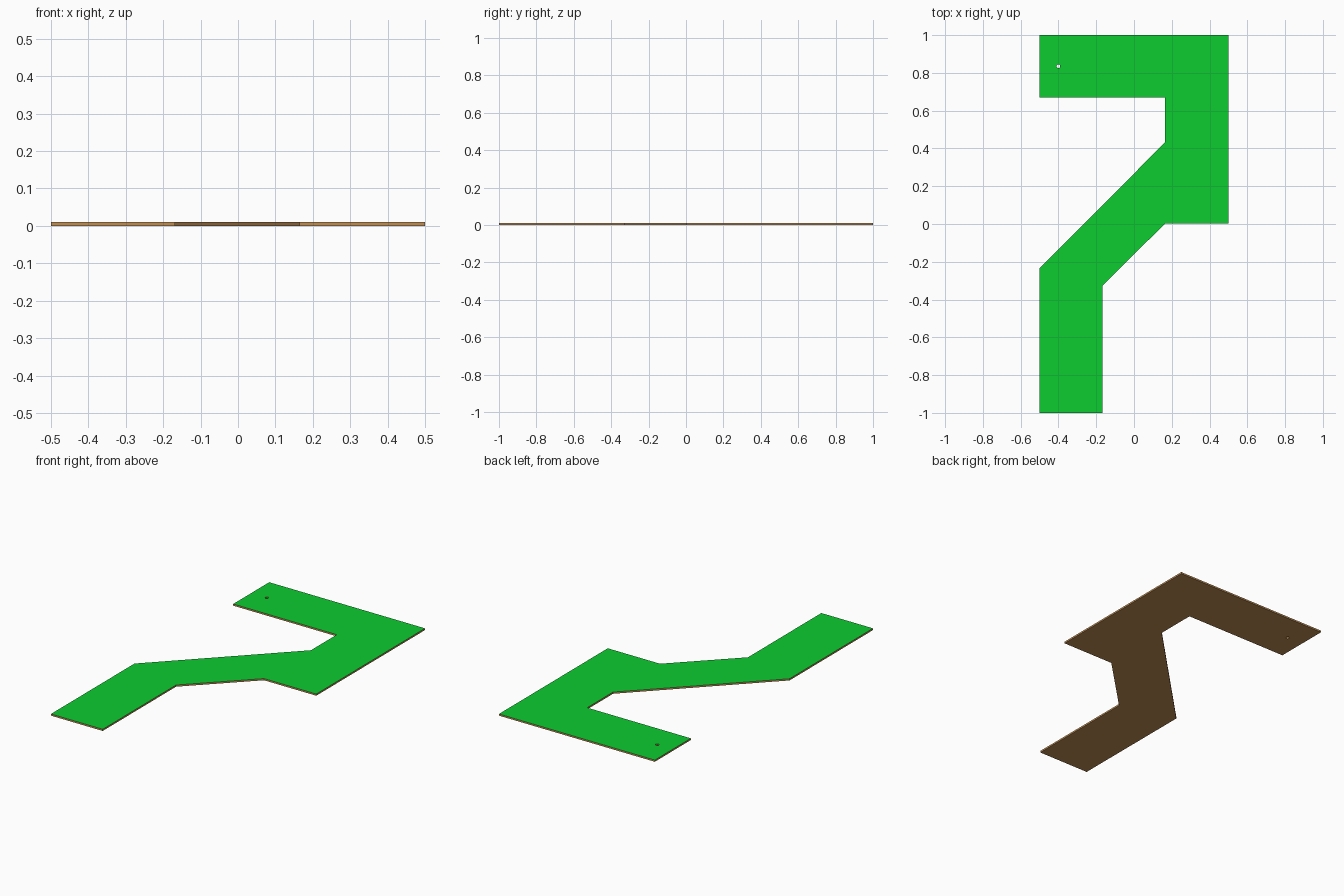
import bpy, bmesh, math

if "Cube" in bpy.data.objects:
    bpy.data.objects.remove(bpy.data.objects["Cube"])

THICKNESS = 0.01
OUTLINE = [(-0.5, 1), (-0.5, 0.67), (0.165, 0.67), (0.165, 0.433),
           (-0.5, -0.235), (-0.5, -1), (-0.168, -1), (-0.168, -0.328),
           (0.165, 0.003), (0.5, 0.003), (0.5, 1)]
CUP_CENTRE, CUP_RADIUS, CUP_SIDES = (-0.4, 0.835), 0.01, 8


def material(name, rgb):
    mat = bpy.data.materials.new(name)
    mat.diffuse_color = (*rgb, 1)
    mat.use_nodes = True
    mat.node_tree.nodes["Principled BSDF"].inputs["Base Color"].default_value = mat.diffuse_color
    return mat


def add_loop(bm, points):
    verts = [bm.verts.new((x, y, 0)) for x, y in points]
    return [bm.edges.new((a, b)) for a, b in zip(verts, verts[1:] + verts[:1])]


# Flat fairway outline with a small cup hole through it
bm = bmesh.new()
cup = [(CUP_CENTRE[0] + CUP_RADIUS * math.cos(math.tau * (i + 0.5) / CUP_SIDES),
        CUP_CENTRE[1] + CUP_RADIUS * math.sin(math.tau * (i + 0.5) / CUP_SIDES))
       for i in range(CUP_SIDES)]
edges = add_loop(bm, OUTLINE) + add_loop(bm, cup)
bmesh.ops.triangle_fill(bm, edges=edges, use_beauty=True, normal=(0, 0, 1))

# Thicken into a thin board
extruded = bmesh.ops.extrude_face_region(bm, geom=bm.faces[:], use_keep_orig=True)
top = [v for v in extruded["geom"] if isinstance(v, bmesh.types.BMVert)]
bmesh.ops.translate(bm, verts=top, vec=(0, 0, THICKNESS))
bmesh.ops.recalc_face_normals(bm, faces=bm.faces[:])

# Green turf on top, wood on the sides and underneath
for face in bm.faces:
    face.material_index = int(all(v.co.z > THICKNESS / 2 for v in face.verts))

mesh = bpy.data.meshes.new("fairway_board")
bm.to_mesh(mesh)
bm.free()
mesh.materials.append(material("wood", (0.52, 0.27, 0.09)))
mesh.materials.append(material("turf", (0.004, 0.6, 0.03)))
board = bpy.data.objects.new("fairway_board", mesh)
bpy.context.collection.objects.link(board)
